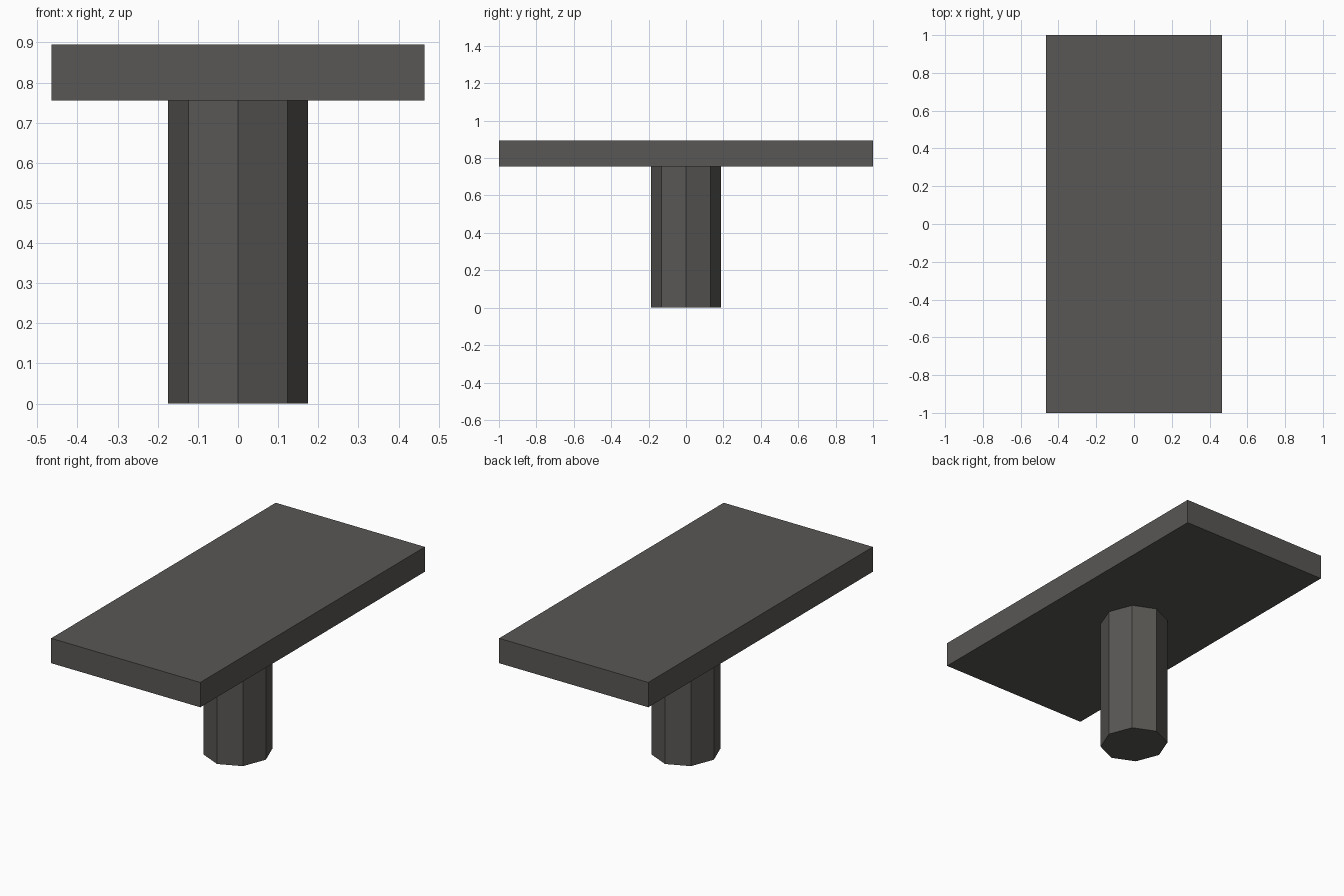
import bpy
from mathutils import Matrix

if "Cube" in bpy.data.objects:
    bpy.data.objects.remove(bpy.data.objects["Cube"])

# One dark stone colour for the whole table
stone = bpy.data.materials.new("dark_stone")
stone.diffuse_color = (0.1, 0.096, 0.09, 1)
stone.use_nodes = True
stone.node_tree.nodes["Principled BSDF"].inputs["Base Color"].default_value = stone.diffuse_color


def finish(name, size):
    obj = bpy.context.object
    obj.name = name
    obj.data.transform(Matrix.Diagonal((*size, 1)))
    obj.data.materials.append(stone)
    return obj


SLAB_BOTTOM, SLAB_TOP = 0.755, 0.895

# Rectangular table top
bpy.ops.mesh.primitive_cube_add(size=1, location=(0, 0, (SLAB_BOTTOM + SLAB_TOP) / 2))
finish("table_top", (0.93, 2.0, SLAB_TOP - SLAB_BOTTOM))

# Eight-sided pedestal, slightly deeper than wide, corners on the axes
bpy.ops.mesh.primitive_cylinder_add(vertices=8, radius=1, depth=1, location=(0, 0, SLAB_BOTTOM / 2))
finish("pedestal", (0.174, 0.186, SLAB_BOTTOM))
